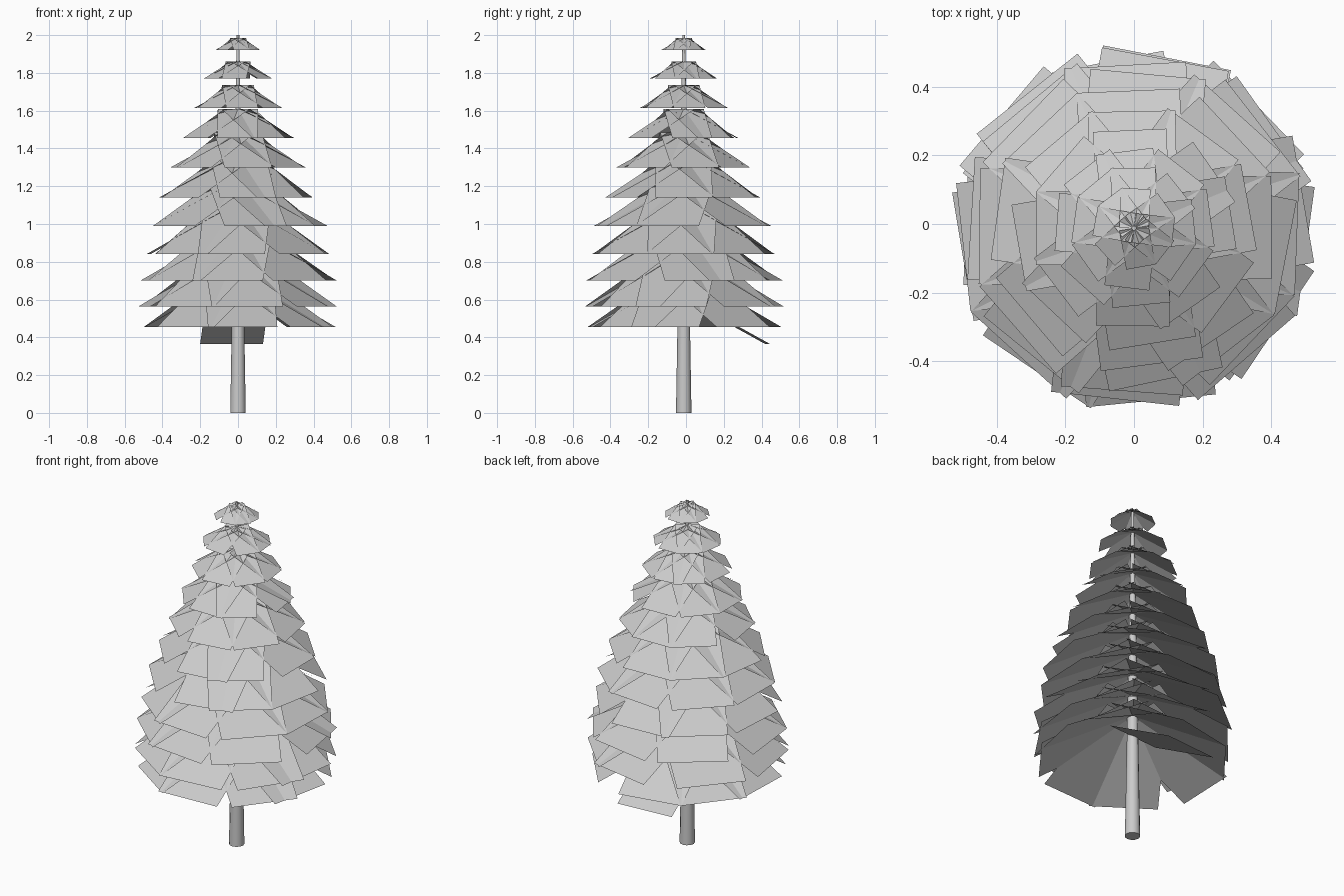
import bpy, bmesh, math, random
from mathutils import Matrix, Vector

if "Cube" in bpy.data.objects:
    bpy.data.objects.remove(bpy.data.objects["Cube"])

random.seed(4)
AXIS = Vector((0.0, -0.012, 0.0))


def mesh_object(name, bm):
    me = bpy.data.meshes.new(name)
    bm.to_mesh(me)
    bm.free()
    ob = bpy.data.objects.new(name, me)
    bpy.context.collection.objects.link(ob)
    return ob


# Tapered trunk, running up through every tier
bm = bmesh.new()
bmesh.ops.create_cone(bm, cap_ends=True, segments=12, radius1=0.041, radius2=0.007,
                      depth=2.0, matrix=Matrix.Translation(AXIS + Vector((0, 0, 1.0))))
trunk = mesh_object("trunk", bm)
bpy.context.view_layer.objects.active = trunk
trunk.select_set(True)
bpy.ops.object.shade_smooth_by_angle(angle=math.radians(40))


# One flat drooping card, from the trunk axis out to the given reach
def add_card(bm, top, drop, reach, angle):
    half = 0.375 * reach
    rot = Matrix.Rotation(angle, 3, 'Z')
    pts = [(0, half, top), (0, -half, top),
           (reach, -half, top - drop), (reach, half, top - drop)]
    bm.faces.new([bm.verts.new(rot @ Vector(p) + AXIS) for p in pts])


# Tiers from the top down: (drop, reach)
tiers = [(0.065, 0.115), (0.09, 0.175), (0.12, 0.225), (0.155, 0.285),
         (0.185, 0.34), (0.22, 0.40), (0.245, 0.45), (0.27, 0.475),
         (0.285, 0.50), (0.298, 0.505), (0.28, 0.49)]
for i, (drop, reach) in enumerate(tiers):
    bm = bmesh.new()
    for k in range(8):
        jitter = random.uniform(-12, 12)
        add_card(bm, 1.985 - 0.125 * i, drop, reach, math.radians(45 * k + jitter))
    mesh_object(f"needle_tier_{i + 1}", bm)

# Single lowest branch at the back
bm = bmesh.new()
add_card(bm, 0.61, 0.245, 0.445, math.radians(94.4))
mesh_object("lowest_branch", bm)
